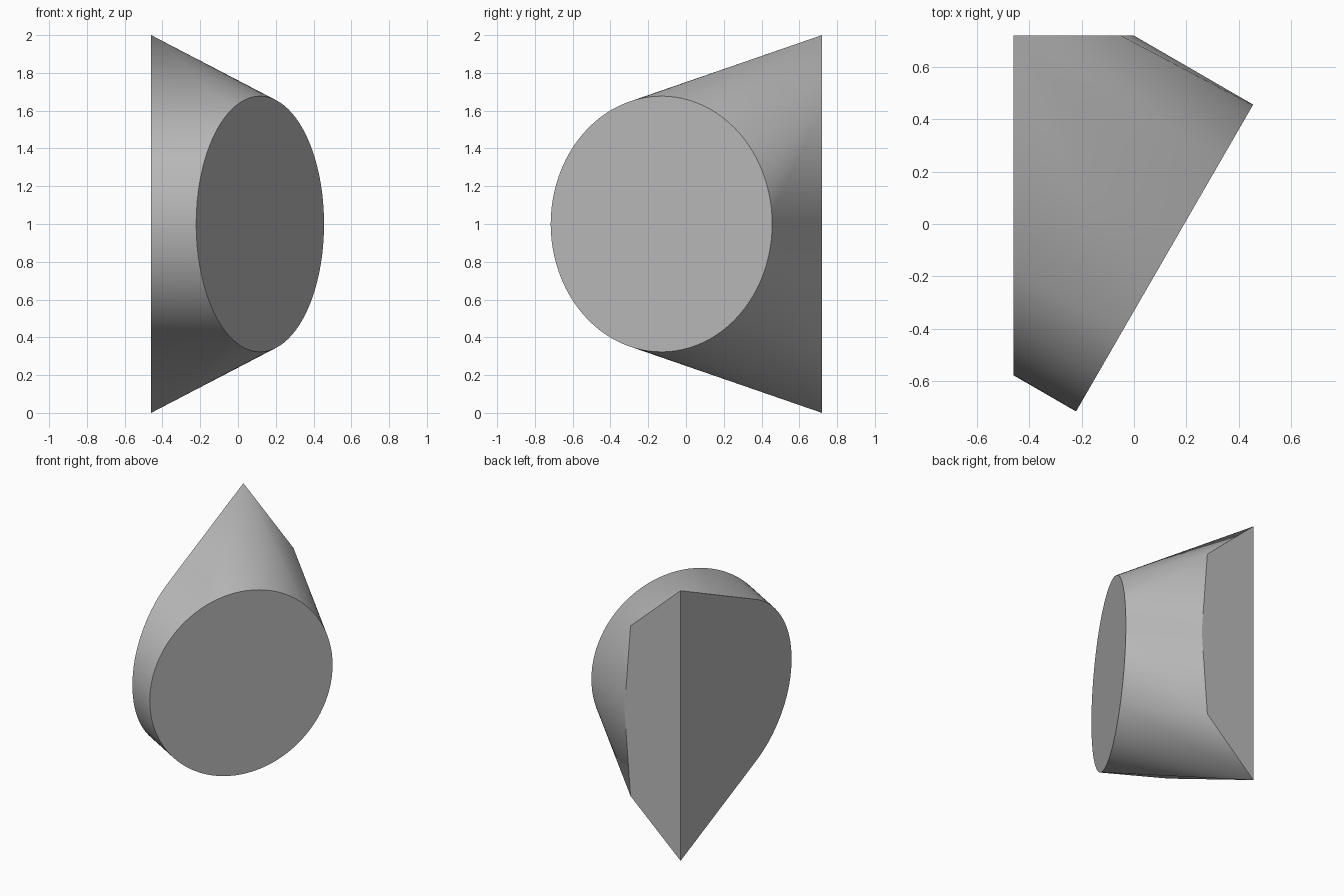
import bpy, bmesh, math
from mathutils import Vector

cube = bpy.data.objects.get("Cube")
if cube:
    bpy.data.objects.remove(cube, do_unlink=True)

grey = bpy.data.materials.new("mid grey")
grey.use_nodes = True
colour = (0.5, 0.5, 0.5, 1)
grey.diffuse_color = colour
grey.node_tree.nodes["Principled BSDF"].inputs["Base Color"].default_value = colour

# Main dimensions: a round face turned away from two upright flat sides
RADIUS, SEGMENTS = 0.677, 96
SIDE_X, BACK_Y = -0.46, 0.72
centre = Vector((0.117, -0.13, 1))
axis = Vector((math.cos(math.radians(30)), -0.5, 0))
across = Vector((0.5, math.cos(math.radians(30)), 0))
up = Vector((0, 0, 1))

points = []
for i in range(SEGMENTS):
    a = 2 * math.pi * i / SEGMENTS
    rim = centre + RADIUS * (math.cos(a) * across + math.sin(a) * up)
    points.append(rim)
    # Extend the barrel straight back to the flat side
    foot = rim - axis * ((rim.x - SIDE_X) / axis.x)
    if foot.y < BACK_Y:
        points.append(Vector((SIDE_X, foot.y, foot.z)))

# Corner tips and the bevelled outline of the back face
for s in (-1, 1):
    points.append(Vector((SIDE_X, BACK_Y, 1 + s)))
    points.append(Vector((-0.05, BACK_Y, 1 + s * 0.63)))
points.append(Vector((0, BACK_Y, 1)))

# Stretch one skin over the outlines
bm = bmesh.new()
for p in points:
    bm.verts.new(p)
hull = bmesh.ops.convex_hull(bm, input=bm.verts[:])
spare = {g for g in hull["geom_interior"] + hull["geom_unused"]
         if isinstance(g, bmesh.types.BMVert)}
bmesh.ops.delete(bm, geom=list(spare), context="VERTS")
bmesh.ops.dissolve_limit(bm, angle_limit=math.radians(0.3),
                         verts=bm.verts[:], edges=bm.edges[:])
bmesh.ops.recalc_face_normals(bm, faces=bm.faces[:])

mesh = bpy.data.meshes.new("tapered_body")
bm.to_mesh(mesh)
bm.free()
mesh.materials.append(grey)
body = bpy.data.objects.new("tapered_body", mesh)
bpy.context.collection.objects.link(body)

# Smooth the curved skin, keep the flat face borders crisp
bpy.ops.object.select_all(action="DESELECT")
body.select_set(True)
bpy.context.view_layer.objects.active = body
bpy.ops.object.shade_smooth_by_angle(angle=math.radians(30))
